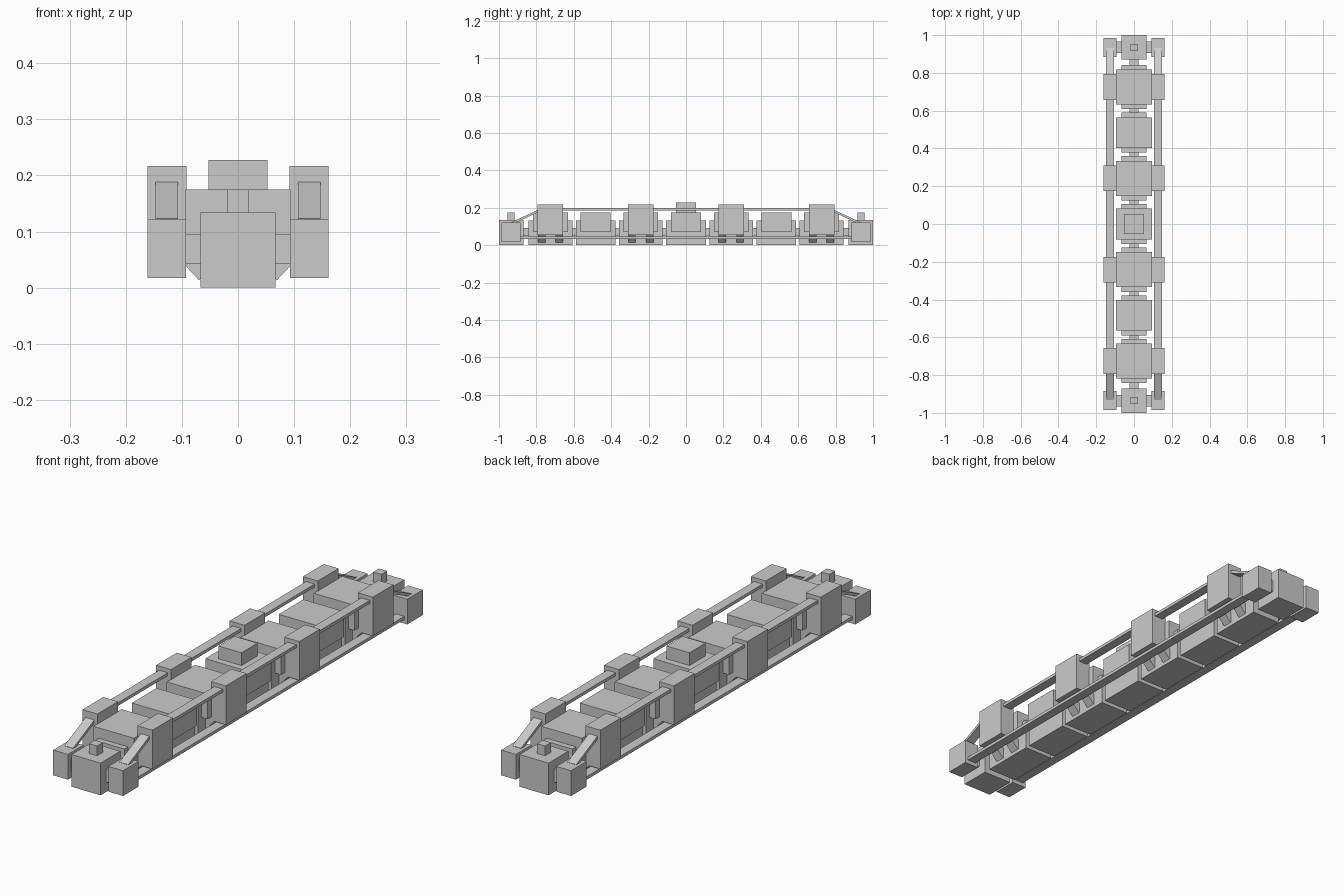
import bpy
from math import atan2, hypot
from mathutils import Matrix, Vector

if "Cube" in bpy.data.objects:
    bpy.data.objects.remove(bpy.data.objects["Cube"])


def box(name, x, y, z, matrix=None):
    """Box from (min, max) ranges on each axis."""
    lo, hi = Vector((x[0], y[0], z[0])), Vector((x[1], y[1], z[1]))
    bpy.ops.mesh.primitive_cube_add(size=1)
    ob = bpy.context.object
    ob.name = name
    d = hi - lo
    ob.data.transform(Matrix.Translation((lo + hi) / 2) @ Matrix.Diagonal((d.x, d.y, d.z, 1)))
    if matrix:
        ob.data.transform(matrix)
    return ob


def pair(name, x, y, z):
    """Left and right copies."""
    box(name + "_right", x, y, z)
    box(name + "_left", (-x[1], -x[0]), y, z)


def around(c, h):
    return (c - h, c + h)


# Hull segments: narrow base with a wider upper body
for i in range(-3, 4):
    armed = i % 2 != 0
    y = i * 0.2417
    box("segment_base", (-0.067, 0.067), around(y, 0.117 if armed else 0.106), (0, 0.132))
    box("segment_body", (-0.094, 0.094), around(y, 0.093 if armed else 0.081), (0.07, 0.175))
    if armed:
        # Side pods with slanted struts underneath
        pair("side_pod", (0.092, 0.161), around(y, 0.068), (0.055, 0.217))
        for s in (-1, 1):
            for dy in (-0.047, 0.047):
                a, b = Vector((0.057 * s, y + dy, 0.025)), Vector((0.107 * s, y + dy, 0.078))
                d = b - a
                m = Matrix.Translation((a + b) / 2) @ Matrix.Rotation(atan2(d.x, d.z), 4, 'Y')
                box("pod_strut", (-0.017, 0.017), (-0.02, 0.02),
                    (-d.length / 2, d.length / 2), m)

# Spine joining all the segments
box("spine_connector", (-0.025, 0.025), (-0.9, 0.9), (0.05, 0.093))

# Raised block on the middle segment
box("top_hatch", (-0.053, 0.053), (-0.053, 0.053), (0.17, 0.228))

# End modules
for e in (-1, 1):
    y = 0.935 * e
    box("end_block", (-0.067, 0.067), around(y, 0.065), (0, 0.134))
    box("end_sensor", (-0.019, 0.019), around(y, 0.019), (0.13, 0.175))
    box("end_crossbar", (-0.1, 0.1), around(y, 0.03), (0.042, 0.095))
    pair("end_pod", (0.093, 0.161), around(y, 0.051), (0.017, 0.122))
    # Slanted rails from the end pods up to the first side pods
    p, q = (0.93 * e, 0.118), (0.76 * e, 0.197)
    dy, dz = q[0] - p[0], q[1] - p[1]
    half = hypot(dy, dz) / 2
    for s in (-1, 1):
        m = (Matrix.Translation((0.127 * s, (p[0] + q[0]) / 2, (p[1] + q[1]) / 2))
             @ Matrix.Rotation(atan2(dz, dy), 4, 'X'))
        box("slanted_rail", (-0.02, 0.02), (-half, half), (-0.006, 0.006), m)

# Long side rails
pair("upper_rail", (0.107, 0.147), (-0.725, 0.725), (0.187, 0.2))
pair("lower_rail", (0.107, 0.147), (-0.9, 0.9), (0.034, 0.047))
